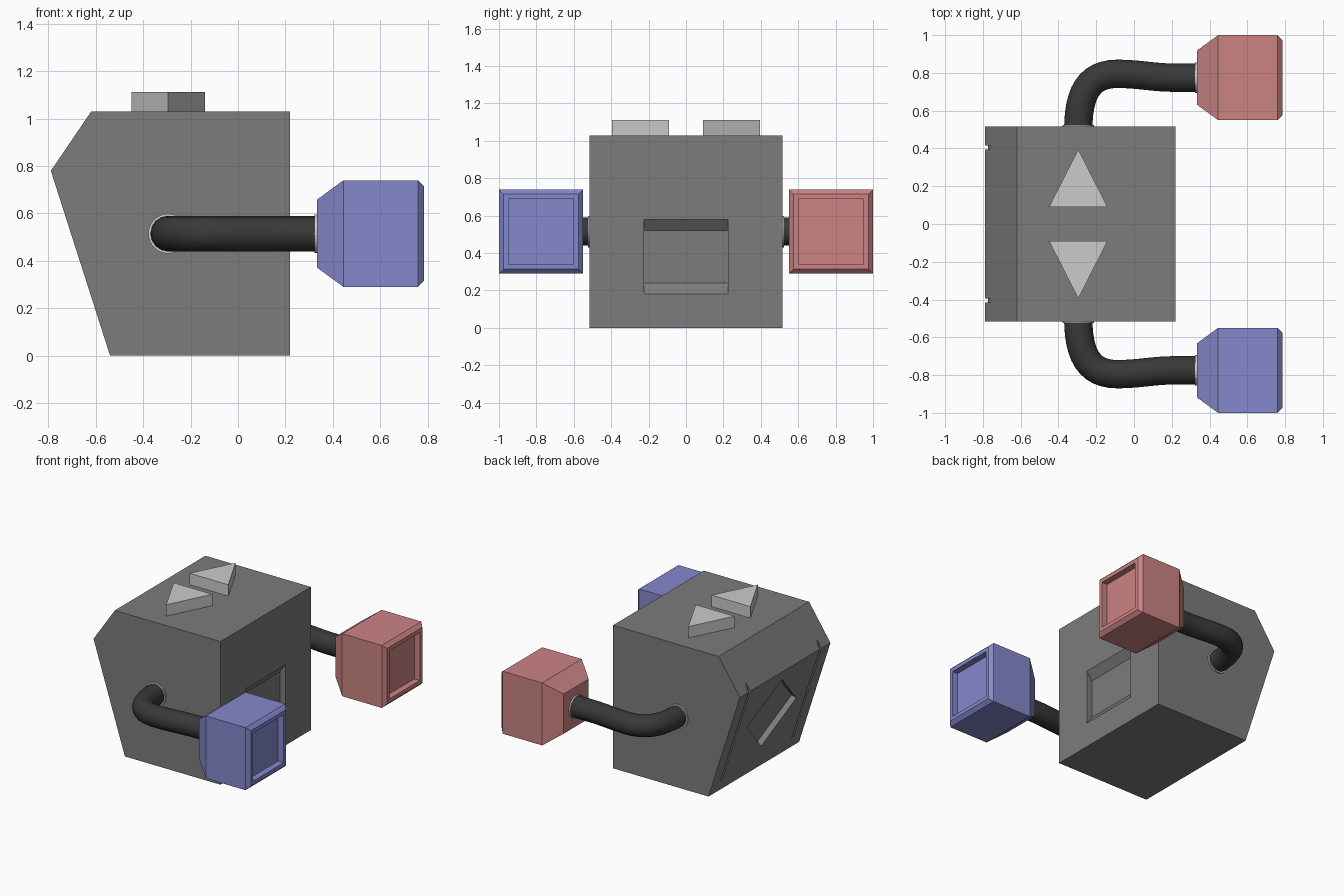
import bpy, bmesh, math
from mathutils import Vector

if "Cube" in bpy.data.objects:
    bpy.data.objects.remove(bpy.data.objects["Cube"])


def material(name, rgb):
    m = bpy.data.materials.new(name)
    m.diffuse_color = (*rgb, 1)
    m.use_nodes = True
    m.node_tree.nodes["Principled BSDF"].inputs["Base Color"].default_value = m.diffuse_color
    return m


SHELL = material("shell_grey", (0.2, 0.2, 0.2))
RUBBER = material("black_rubber", (0.04, 0.04, 0.04))
BLUE = material("blue", (0.23, 0.25, 0.6))
RED = material("red", (0.6, 0.23, 0.23))


def finish(name, bm, mat=None):
    bmesh.ops.recalc_face_normals(bm, faces=bm.faces)
    me = bpy.data.meshes.new(name)
    bm.to_mesh(me)
    bm.free()
    ob = bpy.data.objects.new(name, me)
    bpy.context.collection.objects.link(ob)
    if mat:
        me.materials.append(mat)
    return ob


def loft(name, rings, mat=None):
    """Closed skin through rings of equal point count."""
    bm = bmesh.new()
    vs = [[bm.verts.new(p) for p in ring] for ring in rings]
    n = len(vs[0])
    for a, b in zip(vs, vs[1:]):
        for i in range(n):
            j = (i + 1) % n
            bm.faces.new((a[i], a[j], b[j], b[i]))
    bm.faces.new(vs[0][::-1])
    bm.faces.new(vs[-1])
    return finish(name, bm, mat)


def prism_y(name, xz, y0, y1, mat=None):
    return loft(name, [[(x, y, z) for x, z in xz] for y in (y0, y1)], mat)


def cylinder(name, centre, radius, depth, axis):
    bpy.ops.mesh.primitive_cylinder_add(vertices=32, radius=radius, depth=depth, location=centre)
    ob = bpy.context.object
    ob.name = name
    ob.rotation_euler = (0, math.pi / 2, 0) if axis == "x" else (math.pi / 2, 0, 0)
    bpy.ops.object.shade_smooth_by_angle()


# Body block
body = prism_y("body", [(-0.54, 0), (0.22, 0), (0.22, 1.03), (-0.62, 1.03), (-0.79, 0.78)],
               -0.515, 0.515, SHELL)

# Frame of the sloping face
base, ridge = Vector((-0.54, 0, 0)), Vector((-0.79, 0, 0.78))
up = (ridge - base).normalized()
out = Vector((-up.z, 0, up.x))
side = Vector((0, 1, 0))
length = (ridge - base).length

# Cutters: diamond pocket, two seams, scooped panel on the opposite face
mid = base + up * length * 0.57
diamond = [side * 0.28, up * 0.275, side * -0.28, up * -0.275]
cutters = [loft("pocket_cutter", [[mid + d + out * h for d in diamond] for h in (-0.04, 0.06)])]
low = base + up * 0.08
a, b = low - out * 0.015, low + out * 0.05
for y in (-0.405, 0.405):
    cutters.append(prism_y("seam_cutter", [(a.x, a.z), (-0.773, 0.775), (-0.755, 0.832),
                                           (-0.85, 0.86), (b.x, b.z)], y - 0.01, y + 0.01))
cutters.append(prism_y("panel_cutter", [(0.26, 0.14), (0.22, 0.18), (0.177, 0.24), (0.177, 0.52),
                                        (0.22, 0.58), (0.26, 0.62)], -0.225, 0.225))
bpy.context.view_layer.objects.active = body
for c in cutters:
    c.hide_render = True
    mod = body.modifiers.new("cut", "BOOLEAN")
    mod.operation = "DIFFERENCE"
    mod.solver = "EXACT"
    mod.object = c
    bpy.ops.object.modifier_apply(modifier=mod.name)
    bpy.data.objects.remove(c)


def square(x, half, y):
    return [(x, y + half * u, 0.515 + half * v) for u, v in ((-1, -1), (1, -1), (1, 1), (-1, 1))]


for s, tag, colour in ((-1, "right", BLUE), (1, "left", RED)):
    # Triangular marker on top
    tri = [(-0.45, 0.09), (-0.14, 0.09), (-0.295, 0.395)]
    loft(tag + "_arrow", [[(x, y * s, z) for x, y in tri] for z in (1.025, 1.112)])

    # Hollow-faced block hand
    rings = [(0.333, 0.143), (0.445, 0.225), (0.76, 0.225), (0.785, 0.2), (0.785, 0.173), (0.74, 0.173)]
    loft(tag + "_hand", [square(x, h, 0.775 * s) for x, h in rings], colour)

    # Bent hose arm: (point, left handle, right handle)
    path = [((-0.295, 0.5), (-0.295, 0.4), (-0.295, 0.69)),
            ((-0.09, 0.795), (-0.24, 0.795), (0.02, 0.795)),
            ((0.2, 0.775), (0.11, 0.775), (0.25, 0.775)),
            ((0.34, 0.775), (0.29, 0.775), (0.4, 0.775))]
    cu = bpy.data.curves.new(tag + "_arm", "CURVE")
    cu.dimensions = "3D"
    cu.bevel_depth = 0.075
    cu.bevel_resolution = 6
    cu.resolution_u = 12
    sp = cu.splines.new("BEZIER")
    sp.bezier_points.add(len(path) - 1)
    for bp, (p, l, r) in zip(sp.bezier_points, path):
        bp.handle_left_type = bp.handle_right_type = "FREE"
        bp.co, bp.handle_left, bp.handle_right = [(q[0], q[1] * s, 0.515) for q in (p, l, r)]
    cu.materials.append(RUBBER)
    bpy.context.collection.objects.link(bpy.data.objects.new(tag + "_arm", cu))

    # Collars at both ends of the arm
    cylinder(tag + "_shoulder_ring", (-0.295, 0.515 * s, 0.515), 0.084, 0.02, "y")
    cylinder(tag + "_wrist_ring", (0.333, 0.775 * s, 0.515), 0.081, 0.02, "x")
